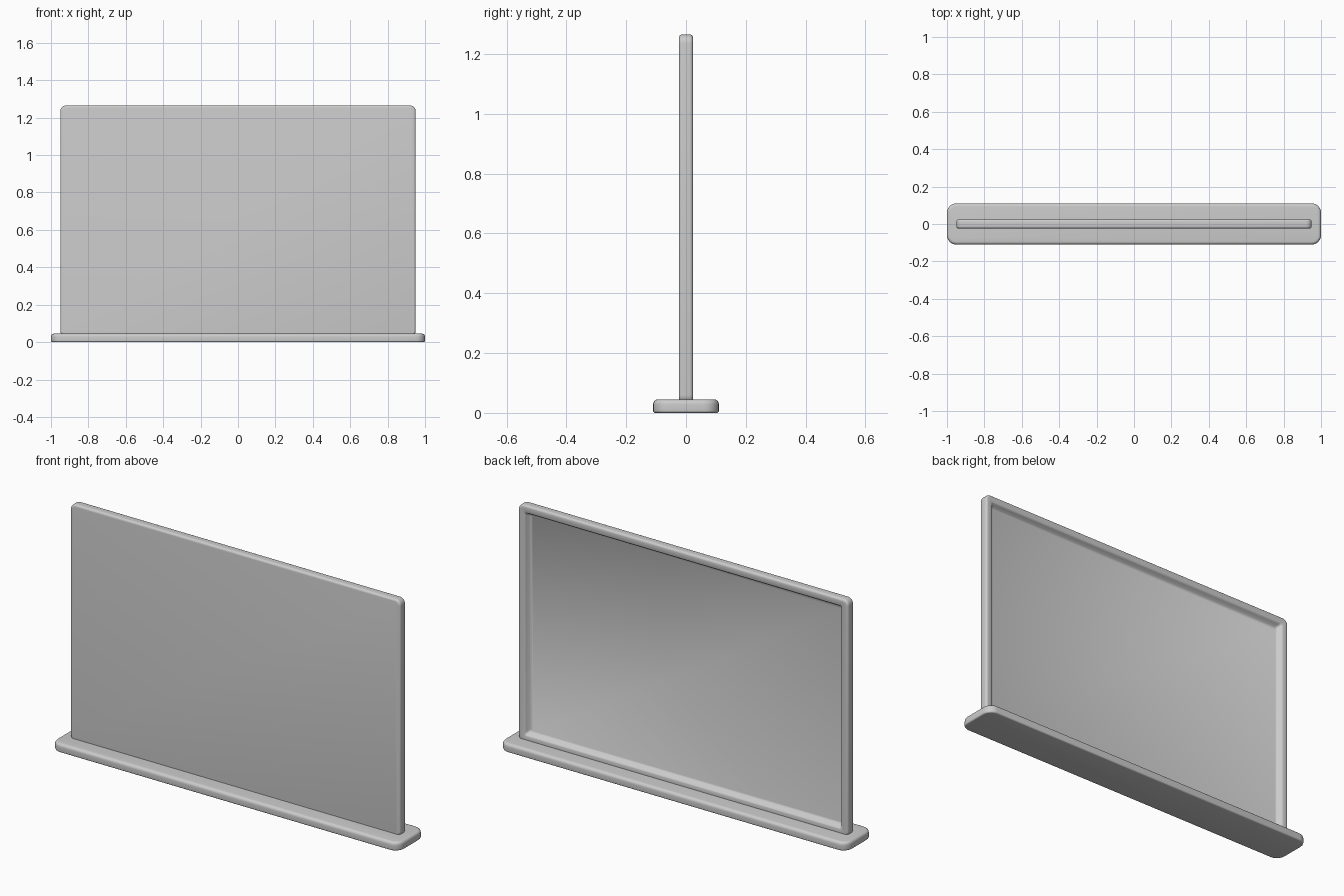
import bpy, bmesh, math

if "Cube" in bpy.data.objects:
    bpy.data.objects.remove(bpy.data.objects["Cube"])


def rounded_rect(w, h, r, n=6):
    """Counter-clockwise outline of a rounded rectangle centred on the origin."""
    pts = []
    for k, (sx, sy) in enumerate([(1, 1), (-1, 1), (-1, -1), (1, -1)]):
        for i in range(n + 1):
            a = math.pi / 2 * (k + i / n)
            pts.append((sx * (w / 2 - r) + r * math.cos(a),
                        sy * (h / 2 - r) + r * math.sin(a)))
    return pts


def round_edge(r, level, start, end, n=5):
    """Steps (inset, level) around a quarter round, angles in degrees."""
    out = []
    for i in range(n + 1):
        a = math.radians(start + (end - start) * i / n)
        out.append((r - r * math.cos(a), level + r * math.sin(a)))
    return out


def loft(name, w, h, corner, steps, place):
    """Skin rounded rectangles, one per (inset, level) step, and cap the ends."""
    bm = bmesh.new()
    rings = []
    for inset, level in steps:
        r = max(corner - inset, 0.012)
        outline = rounded_rect(w - 2 * inset, h - 2 * inset, r)
        rings.append([bm.verts.new(place(u, v, level)) for u, v in outline])
    n = len(rings[0])
    for a, b in zip(rings, rings[1:]):
        for i in range(n):
            j = (i + 1) % n
            bm.faces.new((a[i], a[j], b[j], b[i]))
    bm.faces.new(rings[0][::-1])
    bm.faces.new(rings[-1])
    bmesh.ops.recalc_face_normals(bm, faces=bm.faces)
    mesh = bpy.data.meshes.new(name)
    bm.to_mesh(mesh)
    bm.free()
    obj = bpy.data.objects.new(name, mesh)
    bpy.context.collection.objects.link(obj)
    bpy.context.view_layer.objects.active = obj
    obj.select_set(True)
    bpy.ops.object.shade_smooth_by_angle(angle=math.radians(35))
    obj.select_set(False)
    return obj


# Base: low slab with softened edges
base_steps = round_edge(0.008, 0.008, -90, 0) + round_edge(0.016, 0.029, 0, 90)
loft("base", 2.0, 0.22, 0.05, base_steps, lambda u, v, t: (u, v, t))

# Panel: flat front, raised frame around a recess on the back
z_low, z_high = 0.03, 1.265
z_mid = (z_low + z_high) / 2
panel_steps = (round_edge(0.012, -0.012, -90, 0) + round_edge(0.012, 0.012, 0, 90)
               + [(0.034, 0.024), (0.038, 0.022), (0.042, 0.016),
                  (0.050, 0.000), (0.056, -0.004)])
loft("panel", 1.9, z_high - z_low, 0.03, panel_steps,
     lambda u, v, t: (u, t, v + z_mid))
